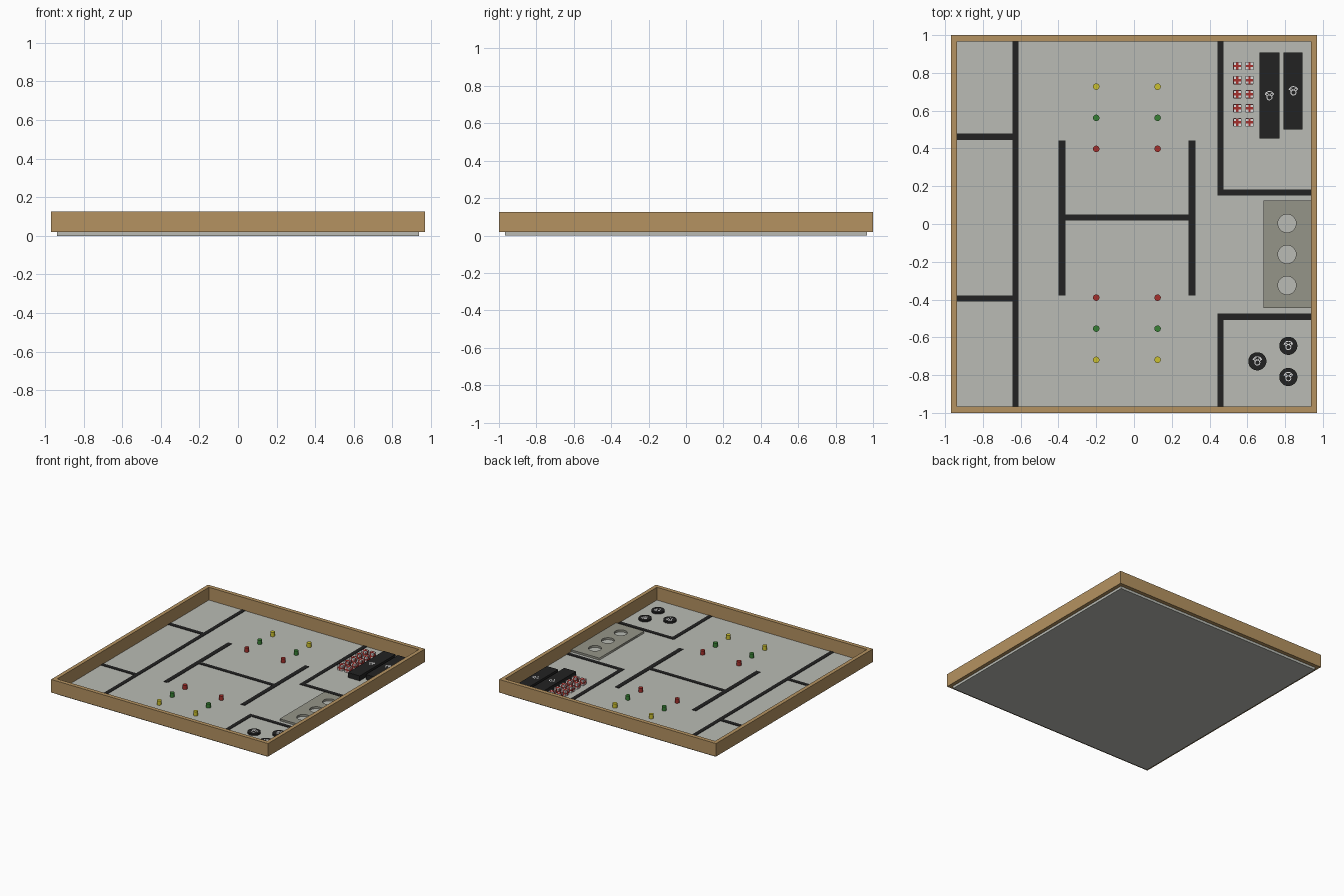
import bpy, bmesh, math
from mathutils import Matrix, Vector

if "Cube" in bpy.data.objects:
    bpy.data.objects.remove(bpy.data.objects["Cube"])

FLOOR = 0.022


def material(name, color):
    m = bpy.data.materials.new(name)
    m.diffuse_color = (*color, 1)
    m.use_nodes = True
    m.node_tree.nodes["Principled BSDF"].inputs["Base Color"].default_value = m.diffuse_color
    return m


WOOD = material("wood", (0.46, 0.29, 0.12))
GREY = material("floor grey", (0.49, 0.50, 0.46))
STONE = material("stone grey", (0.30, 0.30, 0.25))
BLACK = material("black", (0.016, 0.016, 0.016))
RED = material("red", (0.38, 0.03, 0.025))
GREEN = material("green", (0.04, 0.22, 0.035))
YELLOW = material("yellow", (0.60, 0.53, 0.03))
WHITE = material("white", (0.75, 0.75, 0.75))


def finish(name, bm, *mats):
    bmesh.ops.recalc_face_normals(bm, faces=bm.faces)
    me = bpy.data.meshes.new(name)
    bm.to_mesh(me)
    bm.free()
    for m in mats:
        me.materials.append(m)
    ob = bpy.data.objects.new(name, me)
    bpy.context.collection.objects.link(ob)
    return ob


def add_box(bm, x0, x1, y0, y1, z0, z1, index=0):
    mat = Matrix.Translation(((x0 + x1) / 2, (y0 + y1) / 2, (z0 + z1) / 2))
    mat = mat @ Matrix.Diagonal((x1 - x0, y1 - y0, z1 - z0, 1))
    for v in bmesh.ops.create_cube(bm, size=1, matrix=mat)["verts"]:
        for f in v.link_faces:
            f.material_index = index


def box(name, x0, x1, y0, y1, z0, z1, mat):
    bm = bmesh.new()
    add_box(bm, x0, x1, y0, y1, z0, z1)
    return finish(name, bm, mat)


def cylinder(name, x, y, r, z0, z1, mat, sides=32):
    bm = bmesh.new()
    bmesh.ops.create_cone(bm, cap_ends=True, segments=sides, radius1=r, radius2=r,
                          depth=z1 - z0, matrix=Matrix.Translation((x, y, (z0 + z1) / 2)))
    for f in bm.faces:
        f.smooth = len(f.verts) == 4
    for e in bm.edges:
        e.smooth = all(len(f.verts) == 4 for f in e.link_faces)
    return finish(name, bm, mat)


def outline(points, z0, z1, name, mat, holes=()):
    """Flat plate from an outer contour and round holes, given thickness by a filled curve."""
    cu = bpy.data.curves.new(name, "CURVE")
    cu.dimensions, cu.fill_mode = "2D", "BOTH"
    cu.extrude = (z1 - z0) / 2
    rings = [points] + [[(x + r * math.cos(i * math.tau / 32), y + r * math.sin(i * math.tau / 32))
                         for i in range(32)] for x, y, r in holes]
    for ring in rings:
        sp = cu.splines.new("POLY")
        sp.points.add(len(ring) - 1)
        for p, (x, y) in zip(sp.points, ring):
            p.co = (x, y, 0, 1)
        sp.use_cyclic_u = True
    cu.materials.append(mat)
    ob = bpy.data.objects.new(name, cu)
    ob.location.z = (z0 + z1) / 2
    bpy.context.collection.objects.link(ob)
    return ob


def rect(x0, x1, y0, y1):
    return [(x0, y0), (x1, y0), (x1, y1), (x0, y1)]


# Floor slab
box("floor_slab", -0.938, 0.938, -0.968, 0.968, 0, FLOOR, GREY)

# Wooden rim with mitre-free hollow profile
bm = bmesh.new()
loops = []
for hx, hy, z in ((0.968, 1.0, 0.02), (0.968, 1.0, 0.125), (0.937, 0.967, 0.125), (0.937, 0.967, 0.02)):
    loops.append([bm.verts.new((x, y, z)) for x, y in rect(-hx, hx, -hy, hy)])
for a, b in zip(loops, loops[1:] + loops[:1]):
    for i in range(4):
        j = (i + 1) % 4
        bm.faces.new((a[i], a[j], b[j], b[i]))
finish("wooden_rim", bm, WOOD)

# Black floor lines
LINES = {
    "left_lane_line": [(-0.643, -0.611, -0.967, 0.967), (-0.937, -0.643, 0.446, 0.480),
                       (-0.937, -0.643, -0.411, -0.379)],
    "centre_h_line": [(-0.399, -0.363, -0.379, 0.443), (0.289, 0.325, -0.379, 0.443),
                      (-0.363, 0.289, 0.018, 0.050)],
    "back_corner_line": [(0.442, 0.474, 0.151, 0.967), (0.474, 0.937, 0.151, 0.183)],
    "front_corner_line": [(0.442, 0.474, -0.967, -0.475), (0.474, 0.937, -0.507, -0.475)],
}
for name, strips in LINES.items():
    bm = bmesh.new()
    for s in strips:
        add_box(bm, *s, FLOOR - 0.002, FLOOR + 0.003)
    finish(name, bm, BLACK)

# Coloured pegs in two mirrored groups
for label, mat, dy in (("red", RED, 0.394), ("green", GREEN, 0.558), ("yellow", YELLOW, 0.723)):
    for x in (-0.2, 0.125):
        for side in (-1, 1):
            cylinder(label + "_peg", x, 0.004 + side * dy, 0.017, FLOOR, 0.056, mat, 24)


# Light markings: small ring, brow arc and bars
def marking(name, x, y, z, s):
    bm = bmesh.new()

    def arc(cx, cy, r, w, a0, a1, n=12):
        prev = None
        for i in range(n + 1):
            a = a0 + (a1 - a0) * i / n
            d = Vector((math.cos(a), math.sin(a), 0))
            c = Vector((x + cx * s, y + cy * s, z + 0.001))
            pair = [bm.verts.new(c + d * s * (r + k * w)) for k in (-0.5, 0.5)]
            if prev:
                bm.faces.new((prev[0], prev[1], pair[1], pair[0]))
            prev = pair

    arc(0, 0, 0.9, 0.18, 0.3, math.pi - 0.3)
    arc(0, -0.25, 0.5, 0.18, 0, math.tau, 16)
    for side in (-1, 1):
        arc(side * 0.45, 0.3, 0.22, 0.14, 0, math.tau, 8)
    ob = finish(name, bm, WHITE)
    for f in ob.data.polygons:
        if f.normal.z < 0:
            f.flip()


# Black crates
for x0, x1, y0, mx, my in ((0.664, 0.769, 0.453, 0.717, 0.677), (0.791, 0.891, 0.500, 0.844, 0.703)):
    box("black_crate", x0, x1, y0, 0.909, FLOOR, 0.062, BLACK)
    marking("crate_marking", mx, my, 0.062, 0.027)

# Black discs
for x, y in ((0.653, -0.727), (0.817, -0.645), (0.817, -0.810)):
    cylinder("black_disc", x, y, 0.048, FLOOR, 0.036, BLACK)
    marking("disc_marking", x, y, 0.036, 0.027)

# Small light cubes with red crosses on the top and sides
H, T, W, L = 0.021, 0.001, 0.006, 0.019
for x in (0.547, 0.611):
    for i in range(5):
        bm = bmesh.new()
        y, z = 0.538 + i * 0.0745, FLOOR + H
        add_box(bm, x - H, x + H, y - H, y + H, z - H, z + H)
        for thin in range(3):
            for long in range(3):
                if long != thin:
                    h = [W, W, W]
                    h[thin], h[long] = H + T, L
                    if thin == 2:
                        add_box(bm, x - h[0], x + h[0], y - h[1], y + h[1], z, z + H + T, 1)
                    else:
                        add_box(bm, x - h[0], x + h[0], y - h[1], y + h[1], z - h[2], z + h[2], 1)
        finish("cross_cube", bm, WHITE, RED)

# Stone tray with three round wells
outline(rect(0.685, 0.937, -0.446, 0.125), FLOOR, FLOOR + 0.016, "stone_tray", STONE,
        [(0.81, y, 0.048) for y in (0.003, -0.161, -0.325)])
